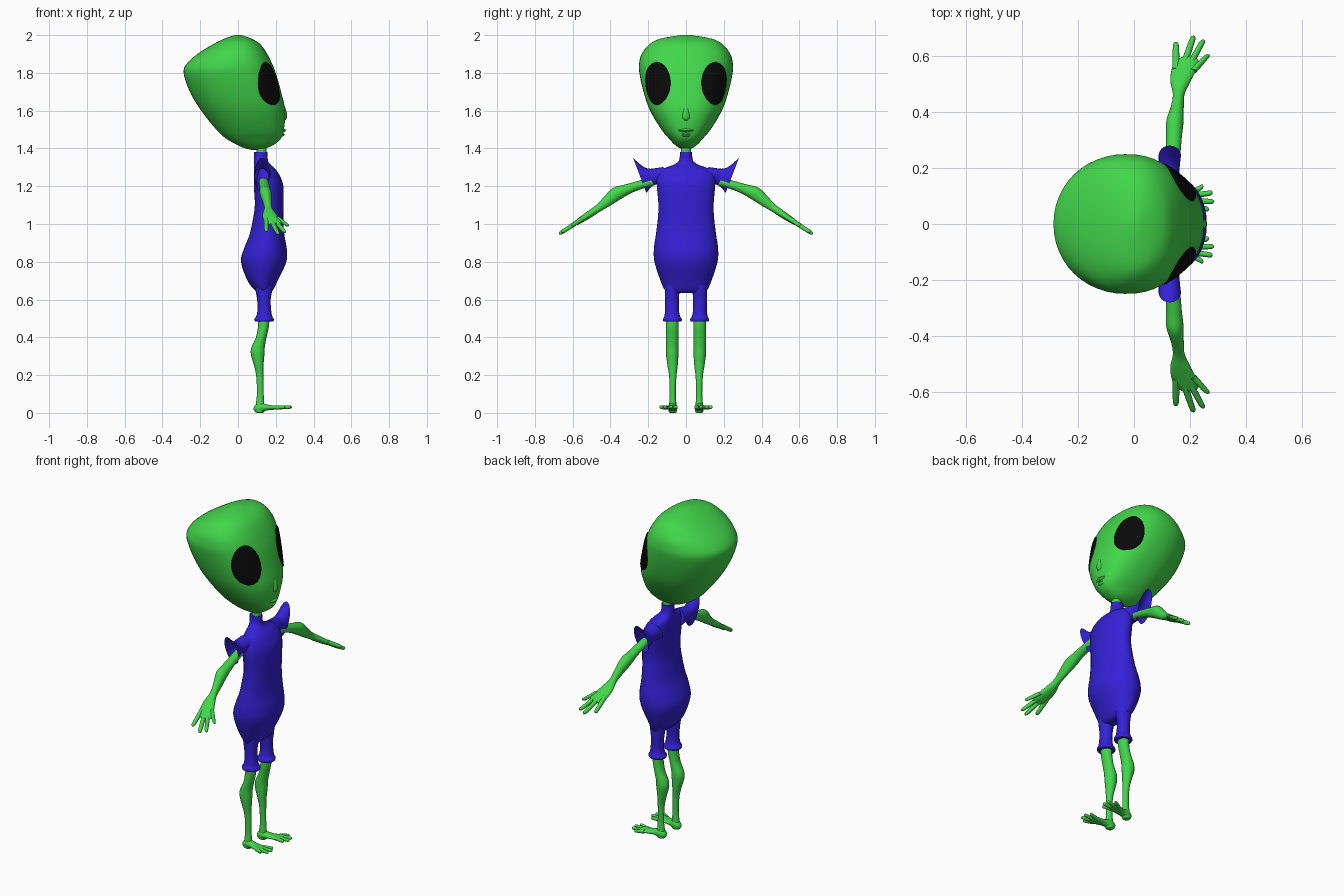
import bpy, bmesh, math
from mathutils import Vector
from mathutils.bvhtree import BVHTree


def material(name, rgb):
    m = bpy.data.materials.new(name)
    m.diffuse_color = (*rgb, 1)
    return m


GREEN = material("green_skin", (0.055, 0.68, 0.07))
BLUE = material("blue_cloth", (0.035, 0.015, 0.68))
BLACK = material("black_eye", (0.003, 0.003, 0.003))
X, Y, Z = Vector((1, 0, 0)), Vector((0, 1, 0)), Vector((0, 0, 1))


def smooth_rings(rings, steps):
    """Catmull-Rom interpolation of ring parameters."""
    out = []
    for i in range(len(rings) - 1):
        p1, p2 = rings[i], rings[i + 1]
        p0 = rings[i - 1] if i else p1
        p3 = rings[i + 2] if i + 2 < len(rings) else p2
        for k in range(steps):
            t = k / steps
            out.append([0.5 * (2 * b + (c - a) * t + (2 * a - 5 * b + 4 * c - d) * t * t
                               + (3 * b - a - 3 * c + d) * t ** 3)
                        for a, b, c, d in zip(p0, p1, p2, p3)])
    return out + [list(rings[-1])]


def loft(name, rings, section, mat, side=1, segs=24, steps=4, caps=(True, True)):
    """Skin a surface over sections; side=-1 mirrors it across y."""
    bm = bmesh.new()
    loops = []
    for ring in smooth_rings(rings, steps):
        pts = [section(ring, 2 * math.pi * k / segs) for k in range(segs)]
        loops.append([bm.verts.new((p.x, p.y * side, p.z)) for p in pts])
    for a, b in zip(loops, loops[1:]):
        for k in range(segs):
            j = (k + 1) % segs
            bm.faces.new((a[k], a[j], b[j], b[k]))
    for use, loop in zip(caps, (loops[0], loops[-1])):
        if use:
            bm.faces.new(loop)
    bmesh.ops.recalc_face_normals(bm, faces=bm.faces)
    mesh = bpy.data.meshes.new(name)
    bm.to_mesh(mesh)
    bm.free()
    mesh.materials.append(mat)
    mesh.polygons.foreach_set("use_smooth", [True] * len(mesh.polygons))
    mesh.set_sharp_from_angle(angle=math.radians(50))
    obj = bpy.data.objects.new(name, mesh)
    bpy.context.collection.objects.link(obj)
    return obj


def ellipse(a_axis, b_axis):
    """Ring = (x, y, z, half size along a_axis, half size along b_axis)."""
    return lambda r, t: (Vector(r[:3]) + a_axis * (r[3] * math.cos(t))
                         + b_axis * (r[4] * math.sin(t)))


def digit(name, base, tip, r, a_axis, b_axis, side):
    base, tip = Vector(base), Vector(tip)
    rings = [(*base.lerp(tip, t), r * k, r * k)
             for t, k in ((0, 1), (0.5, 0.9), (0.88, 0.8), (0.97, 0.5), (1, 0.1))]
    loft(name, rings, ellipse(a_axis, b_axis), GREEN, side, 10, 2)


# Head: ring = (z, front x, back x, widest x, half width)
def head_section(r, t):
    z, front, back, mid, half = r
    c, s = math.cos(t), math.sin(t)
    n = 2 / 2.4 if c > 0 else 2 / 2.05
    x = mid + ((front - mid) if c > 0 else (back - mid)) * abs(c) ** n
    return Vector((x, math.copysign(half * abs(s) ** n, s), z))


head = loft("head", [
    (1.393, .12, .07, .10, .008), (1.403, .155, .03, .10, .035), (1.42, .19, -.005, .09, .06),
    (1.45, .226, -.06, .07, .088), (1.5, .243, -.115, .06, .13), (1.6, .25, -.195, .03, .19),
    (1.7, .228, -.255, .0, .225), (1.8, .2, -.288, -.03, .247), (1.85, .18, -.27, -.03, .248),
    (1.9, .155, -.215, -.03, .235), (1.95, .12, -.135, -.02, .195), (1.98, .075, -.075, 0, .14),
    (2.0, .02, -.02, 0, .03)], head_section, GREEN, segs=48)

# Lips and nose
flat = ellipse(X, Z)
for name, x, z, w, h in (("upper_lip", .228, 1.496, .075, .011), ("lower_lip", .221, 1.473, .06, .012)):
    loft(name, [(x - .03 * abs(u) ** 2, w * u, z, .026 * k, h * k) for u, k in
                ((-1, .05), (-.8, .6), (0, 1), (.8, .6), (1, .05))], flat, GREEN, segs=12)
loft("nose", [(.228, 0, 1.66, .003, .003), (.236, 0, 1.6, .02, .018), (.238, 0, 1.56, .02, .022),
              (.235, 0, 1.54, .004, .006)], ellipse(X, Y), GREEN, segs=12)

# Eyes: ovals projected onto the head surface
tree = BVHTree.FromPolygons([v.co for v in head.data.vertices],
                            [p.vertices for p in head.data.polygons])
n = Vector((.85, .48, .2)).normalized()
u = Z.cross(n).normalized()
v = n.cross(u)
tilt = math.radians(12)
eye_centre = Vector((.16, .15, 1.742))


def eye_section(r, t):
    a, b = .083 * r[0] * math.cos(t), .118 * r[0] * math.sin(t)
    p = (eye_centre + u * (a * math.cos(tilt) + b * math.sin(tilt))
         + v * (b * math.cos(tilt) - a * math.sin(tilt)))
    hit = tree.ray_cast(p + n * .5, -n)[0]
    return (hit or p) + n * r[1]


# Torso and neck
loft("neck", [(.125, 0, 1.34, .026, .026), (.125, 0, 1.44, .026, .026)], ellipse(X, Y), GREEN, steps=1)
loft("suit_body", [
    (.137, 0, .635, .03, .085), (.137, 0, .65, .048, .112), (.13, 0, .7, .08, .135),
    (.136, 0, .8, .12, .167), (.145, 0, .87, .113, .17), (.153, 0, .94, .093, .16),
    (.159, 0, 1.02, .081, .15), (.165, 0, 1.1, .076, .146), (.162, 0, 1.2, .078, .154),
    (.154, 0, 1.25, .07, .152), (.142, 0, 1.29, .057, .125), (.13, 0, 1.312, .045, .07),
    (.122, 0, 1.335, .037, .038), (.12, 0, 1.38, .036, .032)], ellipse(X, Y), BLUE, segs=32)

slant = Vector((0, .354, .935))
across = Vector((0, .63, .78))
for side, label in ((1, "left"), (-1, "right")):
    loft(label + "_eye", [(.02, .005), (.4, .005), (.8, .005), (.97, .004), (1.02, -.012)],
         eye_section, BLACK, side, 32, 2, (True, False))

    # Flared pointed sleeve
    loft(label + "_sleeve", [(.135, .10, 1.25, .05, .055), (.128, .15, 1.252, .042, .046),
                             (.125, .18, 1.25, .037, .046), (.126, .21, 1.25, .038, .062),
                             (.128, .245, 1.257, .04, .1)],
         ellipse(X, slant), BLUE, side, caps=(True, False))

    # Arm running into a flat palm
    loft(label + "_arm", [
        (.135, .18, 1.225, .025, .025), (.14, .25, 1.205, .026, .025), (.143, .31, 1.185, .028, .029),
        (.146, .365, 1.162, .031, .036), (.155, .42, 1.118, .023, .028), (.16, .465, 1.083, .021, .02),
        (.166, .51, 1.052, .036, .019), (.18, .555, 1.022, .045, .016), (.19, .58, 1.006, .041, .013),
        (.195, .595, .998, .028, .008)], ellipse(X, across), GREEN, side)
    for i, (bx, by, tx, ty) in enumerate(((.15, .55, .15, .65), (.178, .57, .213, .672),
                                          (.2, .57, .248, .658), (.21, .545, .265, .605))):
        digit(f"{label}_finger_{i + 1}", (bx, by, 1.06 - (by - .5) * .66),
              (tx, ty, 1.06 - (ty - .5) * .66), .0135, X, across, side)

    # Short trouser leg with flared cuff
    loft(label + "_trouser_leg", [
        (.137, .072, .72, .05, .045), (.137, .073, .65, .044, .039), (.137, .074, .6, .036, .037),
        (.139, .074, .55, .036, .036), (.139, .073, .515, .041, .041), (.138, .072, .495, .052, .05),
        (.138, .072, .483, .048, .046)], ellipse(X, Y), BLUE, side)

    # Leg with bulging calf
    loft(label + "_leg", [
        (.137, .072, .52, .03, .033), (.135, .072, .46, .029, .033), (.123, .073, .4, .028, .033),
        (.107, .073, .35, .035, .034), (.104, .073, .31, .036, .033), (.11, .071, .25, .025, .027),
        (.116, .07, .19, .019, .019), (.118, .07, .1, .018, .016), (.117, .07, .05, .022, .019),
        (.117, .07, .025, .022, .02)], ellipse(X, Y), GREEN, side)

    # Foot with fanned toes
    loft(label + "_foot", [
        (.083, .069, .022, .006, .006), (.092, .069, .024, .019, .018), (.115, .07, .028, .025, .027),
        (.145, .073, .029, .025, .018), (.18, .081, .028, .031, .012), (.215, .088, .029, .036, .011),
        (.235, .09, .029, .026, .007)], ellipse(Y, Z), GREEN, side)
    for i, (by, tx, ty) in enumerate(((.068, .268, .052), (.082, .286, .08),
                                      (.1, .281, .112), (.11, .248, .135))):
        digit(f"{label}_toe_{i + 1}", (.2, by, .028), (tx, ty, .031), .0115, Y, Z, side)

# Heel pads that rest on the ground
for side, label in ((1, "left"), (-1, "right")):
    loft(label + "_heel", [(.115, .07, 0, .014, .012), (.115, .07, .006, .024, .021),
                           (.115, .07, .03, .026, .023)], ellipse(X, Y), GREEN, side)
